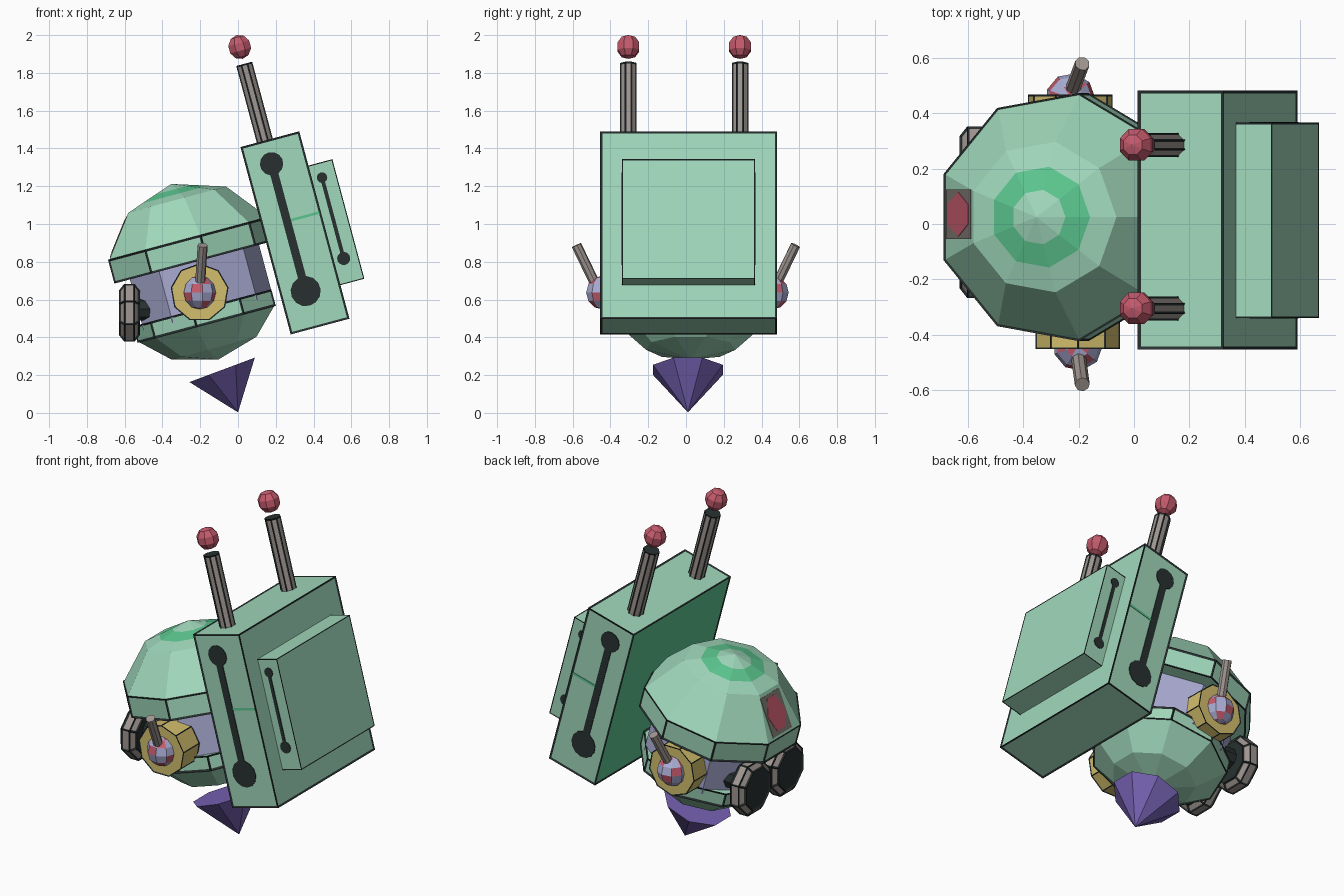
import bpy, bmesh, math
from mathutils import Matrix, Vector

if "Cube" in bpy.data.objects:
    bpy.data.objects.remove(bpy.data.objects["Cube"])


def colour(name, r, g, b):
    m = bpy.data.materials.new(name)
    m.diffuse_color = [((c / 255 + 0.055) / 1.055) ** 2.4 for c in (r, g, b)] + [1]
    m.use_nodes = True
    m.node_tree.nodes["Principled BSDF"].inputs["Base Color"].default_value = m.diffuse_color
    return m


PALE = colour("pale green", 160, 216, 187)
GREEN = colour("mid green", 92, 198, 143)
LAV = colour("lavender", 170, 172, 212)
YELLOW = colour("yellow", 210, 190, 108)
RED = colour("rose red", 196, 90, 108)
TAUPE = colour("taupe grey", 160, 150, 145)
DARK = colour("near black", 40, 48, 48)
PURPLE = colour("purple", 118, 97, 178)
BROWN = colour("muted brown", 125, 118, 112)

TILT = Matrix.Rotation(math.radians(-15), 4, 'Y')   # head and pack lean together


def at(x, y, z):
    return Matrix.Translation((x, y, z))


def finish(name, bm, mats, M):
    bmesh.ops.recalc_face_normals(bm, faces=bm.faces)
    bm.transform(M)
    me = bpy.data.meshes.new(name)
    bm.to_mesh(me)
    bm.free()
    for m in mats:
        me.materials.append(m)
    ob = bpy.data.objects.new(name, me)
    bpy.context.collection.objects.link(ob)
    return ob


def outline(ob, width):
    """Dark trim along every edge of a part."""
    me = ob.data.copy()
    me.materials.clear()
    me.materials.append(DARK)
    for p in me.polygons:
        p.material_index = 0
    trim = bpy.data.objects.new(ob.name + "_trim", me)
    bpy.context.collection.objects.link(trim)
    mod = trim.modifiers.new("Edges", 'WIREFRAME')
    mod.thickness = width


def lathe(name, profile, n, mats, M, phase=0, seg=None, cap=0):
    """Faceted solid of revolution from (radius, height) pairs."""
    bm = bmesh.new()
    rings = []
    for r, h in profile:
        k = n if r > 0 else 1
        rings.append([bm.verts.new((r * math.cos(math.radians(phase) + math.tau * i / n),
                                    r * math.sin(math.radians(phase) + math.tau * i / n), h))
                      for i in range(k)])
    for s, (a, b) in enumerate(zip(rings, rings[1:])):
        for i in range(n):
            j = (i + 1) % n
            if len(a) == 1:
                vs = (a[0], b[j], b[i])
            elif len(b) == 1:
                vs = (a[i], a[j], b[0])
            else:
                vs = (a[i], a[j], b[j], b[i])
            bm.faces.new(vs).material_index = seg(s, i) if seg else 0
    for ring in (rings[0], rings[-1]):
        if len(ring) > 1:
            bm.faces.new(ring).material_index = cap
    return finish(name, bm, mats, M)


def ball(r, rings):
    prof = [(r * math.sin(math.pi * k / rings), -r * math.cos(math.pi * k / rings))
            for k in range(rings + 1)]
    prof[0], prof[-1] = (0, -r), (0, r)
    return prof


def box(name, lo, hi, M):
    bm = bmesh.new()
    bmesh.ops.create_cube(bm, size=1)
    lo, hi = Vector(lo), Vector(hi)
    bm.transform(Matrix.Translation((lo + hi) / 2) @ Matrix.Diagonal((*(hi - lo), 1)))
    return finish(name, bm, [PALE, GREEN], M)


def plate(name, pts, normal, mat, depth=0.004):
    """Thin painted panel in the tilted frame."""
    off = Vector(normal) * depth
    bm = bmesh.new()
    a = [bm.verts.new(Vector(p) + off) for p in pts]
    b = [bm.verts.new(Vector(p) - off) for p in pts]
    bm.faces.new(a)
    bm.faces.new(b[::-1])
    for i in range(len(a)):
        j = (i + 1) % len(a)
        bm.faces.new((a[i], b[i], b[j], a[j]))
    return finish(name, bm, [mat], TILT)


def dumbbell(u, w0, r0, w1, r1, half):
    """Outline of two discs joined by a bar."""
    pts = []
    for w, r, base in ((w0, r0, 90), (w1, r1, 270)):
        a = math.degrees(math.asin(half / r))
        for k in range(13):
            t = math.radians(base + a + (360 - 2 * a) * k / 12)
            pts.append((u + r * math.cos(t), w + r * math.sin(t)))
    return pts


# Helmet: upper dome with rim, middle drum, lower dome
U, Y = -0.027, 0.025
axis = TILT @ at(U, Y, 0)
cone = lambda r: 1.262 - 0.088 * r / 0.276
lathe("upper_dome", [(0.45, 0.957), (0.276, 1.174), (0.185, cone(0.185)),
                     (0.1, cone(0.1)), (0, 1.262)], 9, [PALE, GREEN], axis,
      seg=lambda s, i: int(s == 2))
outline(lathe("upper_rim", [(0.45, 0.835), (0.45, 0.957)], 9, [PALE], axis), 0.014)
lathe("middle_drum", [(0.365, 0.55), (0.365, 0.86)], 9, [LAV], axis)
outline(lathe("lower_rim", [(0.385, 0.5), (0.385, 0.582)], 9, [PALE], axis, 180), 0.014)
lathe("lower_dome", [(0, 0.3), (0.24, 0.364), (0.385, 0.5)], 9, [PALE], axis, 180)


# Badge on the flat dome face that looks along -x
def face(y, t):
    return (-0.45 + 0.164 * t, 0.035 + y, 0.957 + 0.217 * t)


N = (-0.798, 0, 0.603)
plate("badge_panel", [face(-.09, .06), face(.09, .06), face(.09, .92), face(-.09, .92)], N, BROWN, 0.003)
plate("badge_diamond", [face(-.04, .15), face(.04, .15), face(.08, .5), face(.035, .85),
                        face(-.035, .85), face(-.08, .5)], N, RED, 0.005)

# Eye wheels
for name, y in (("left", 0.2), ("right", -0.115)):
    outline(lathe(name + "_eye_wheel", [(0.125, 0), (0.16, 0.025), (0.16, 0.075), (0.125, 0.1)], 8,
                  [TAUPE, DARK], at(-0.625, y, 0.53) @ Matrix.Rotation(math.pi / 2, 4, 'Y'),
                  22.5, cap=1), 0.012)
    lathe(name + "_eye_axle", [(0.06, 0), (0.06, 0.2)], 8, [DARK],
          at(-0.56, y, 0.55) @ Matrix.Rotation(math.pi / 2, 4, 'Y'))

# Ears: yellow disc, patched ball and slanted rod on each side
for name, s, x, yo in (("front", -1, -0.203, -0.45), ("back", 1, -0.23, 0.465)):
    M = at(x, yo, 0.637) @ Matrix.Rotation(-s * math.pi / 2, 4, 'X')
    outline(lathe(name + "_ear_disc", [(0.152, -0.15), (0.152, 0)], 9, [YELLOW], M, 10), 0.008)
    lathe(name + "_ear_ball", ball(0.09, 6), 9, [LAV, RED], at(x, yo + s * -0.01, 0.637),
          seg=lambda k, i: int((k + 2 * i) % 3 == 0))
    a = Vector((x, s * 0.465, 0.65))
    b = Vector((-0.187, s * 0.58, 0.888))
    lathe(name + "_ear_rod", [(0.027, 0), (0.027, (b - a).length)], 8, [TAUPE],
          Matrix.Translation(a) @ (b - a).to_track_quat('Z', 'Y').to_matrix().to_4x4())

# Backpack with raised panel
pack = box("backpack", (0.381, -0.45, 0.333), (0.695, 0.478, 1.352), TILT)
inner = TILT.to_3x3() @ Vector((-1, 0, 0))
for p in pack.data.polygons:
    p.material_index = int(p.normal.dot(inner) > 0.9)
outline(pack, 0.014)
panel = box("backpack_panel", (0.69, -0.338, 0.515), (0.828, 0.364, 1.166), TILT)
outline(panel, 0.007)

# Painted marks on both sides of the pack
for name, s, yp, yq in (("front", -1, -0.45, -0.338), ("back", 1, 0.478, 0.364)):
    n = (0, s, 0)
    plate(name + "_pack_mark", [(u, yp, w) for u, w in dumbbell(0.513, 0.53, 0.08, 1.228, 0.062, 0.022)], n, DARK)
    plate(name + "_panel_mark", [(u, yq, w) for u, w in dumbbell(0.752, 0.645, 0.035, 1.088, 0.028, 0.01)], n, DARK)
    plate(name + "_pack_seam", [(0.53, yp, 0.906), (0.69, yp, 0.906), (0.69, yp, 0.92), (0.53, yp, 0.92)],
          n, GREEN, 0.003)

# Antennas with floating red balls
for name, y in (("front", -0.305), ("back", 0.286)):
    outline(lathe(name + "_antenna", [(0.043, 1.34), (0.043, 1.773)], 8, [TAUPE, DARK],
                  TILT @ at(0.51, y, 0), 22.5, cap=1), 0.011)
    lathe(name + "_antenna_ball", ball(0.065, 5), 8, [RED], TILT @ at(0.51, y, 1.869), 22.5)

# Purple cone below the helmet
lathe("thruster_cone", [(0, 0), (0.2, 0.24)], 8, [PURPLE],
      at(0, 0.01, 0.003) @ Matrix.Rotation(math.radians(-20.5), 4, 'Y'), 22.5)
